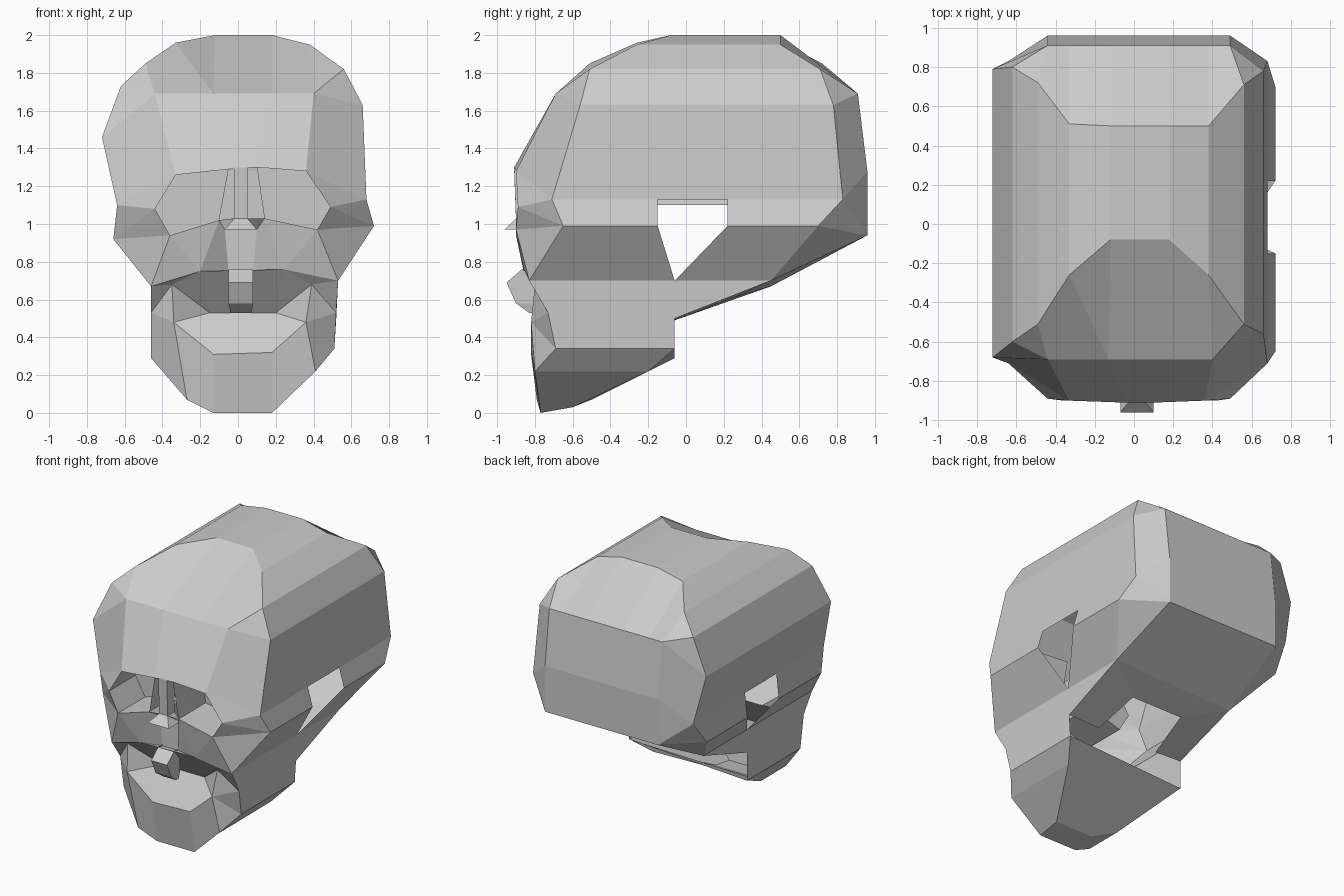
import bpy, bmesh
from mathutils import Vector

if "Cube" in bpy.data.objects:
    bpy.data.objects.remove(bpy.data.objects["Cube"])


def build(name, faces):
    """Make one flat-shaded object from polygons, welding shared corners."""
    bm = bmesh.new()
    for f in faces:
        pts = []
        for p in f:
            if tuple(p) not in pts:
                pts.append(tuple(p))
        if len(pts) > 2:
            bm.faces.new([bm.verts.new(p) for p in pts])
    bmesh.ops.remove_doubles(bm, verts=bm.verts, dist=0.0005)
    bmesh.ops.recalc_face_normals(bm, faces=bm.faces)
    me = bpy.data.meshes.new(name)
    bm.to_mesh(me)
    bm.free()
    ob = bpy.data.objects.new(name, me)
    bpy.context.collection.objects.link(ob)
    return ob


def loft(a, b):
    return [(a[i], a[i + 1], b[i + 1], b[i]) for i in range(len(a) - 1)]


# Cross-section of the head: x, z, front y, back y
ring = [(-.46, .67, -.83, .45), (-.66, .92, -.65, .70), (-.64, 1.10, -.71, .83),
        (-.72, 1.46, -.68, .79), (-.62, 1.73, -.60, .80), (-.49, 1.85, -.51, .72),
        (-.33, 1.96, -.26, .51), (-.12, 2.0, -.08, .50), (.18, 2.0, -.08, .50),
        (.38, 1.95, -.26, .50), (.56, 1.82, -.51, .71), (.66, 1.63, -.56, .78),
        (.68, 1.13, -.71, .83), (.72, .99, -.65, .70), (.53, .70, -.83, .45)]
F = [(x, f, z) for x, z, f, b in ring]
B = [(x, b, z) for x, z, f, b in ring]

# Vault along y
cranium = loft(F[2:13], B[2:13])

# Forehead: ring to hairline to brow
line_x = [-.44, -.44, -.44, -.13, -.13, .18, .40, .40, .40]
brow = {-.44: (-.33, -.90, 1.26), -.13: (-.05, -.91, 1.29),
        .18: (.10, -.91, 1.30), .40: (.36, -.90, 1.28)}
hair = [(x, -.69, 1.69) for x in line_x]
brows = [brow[x] for x in line_x]
cranium += loft(F[3:12], hair) + loft(hair, brows)
cranium += [(F[2], F[3], hair[0], brows[0]), (F[12], F[11], hair[-1], brows[-1])]

# Back of the head
back_x = [-.44, -.44, -.44, -.33, -.12, .18, .38, .49, .49]
backs = [[(x, y, z) for x in back_x] for y, z in ((.91, 1.69), (.96, 1.28), (.96, .94))]
cranium += loft(B[3:12], backs[0]) + loft(backs[0], backs[1]) + loft(backs[1], backs[2])
for i, j, k, m, e in ((0, 1, 2, 3, 0), (14, 13, 12, 11, -1)):
    top, mid, low = (r[e] for r in backs)
    cranium += [(B[k], mid, top, B[m]), (B[k], low, mid), (B[k], B[j], low), (B[i], low, B[j])]

# Side walls with the opening behind the cheekbone
def at(p, y):
    return (p[0], y, p[2])


for i, j, k in ((0, 1, 2), (14, 13, 12)):
    cranium += [(F[k], F[j], at(F[j], -.15), at(F[k], -.15)),
                (B[k], B[j], at(B[j], .22), at(B[k], .22)),
                (F[j], at(F[j], -.15), at(F[i], -.06), F[i]),
                (B[j], at(B[j], .22), at(F[i], -.06), B[i])]

# Skull base with an opening toward the jaw
cranium.append(tuple(backs[2]) + (B[14], B[0]))
pl, pr = (-.46, -.06, .50), (.52, -.06, .50)
hl, hr = (-.20, .25, .61), (.22, .25, .61)
cranium += [(B[0], B[14], hr, hl), (B[0], hl, (-.24, -.06, .49), pl),
            (B[14], hr, (.26, -.06, .49), pr)]
build("cranium", cranium)

# Named face points for each side
sides = [
    dict(temple=F[2], cheek=F[1], low=F[0], browo=brow[-.44], browi=brow[-.13],
         eye1=(-.44, -.89, 1.08), eye2=(-.36, -.90, .94), eye3=(-.10, -.90, 1.02),
         nose=(-.20, -.86, .75), mouth=(-.35, -.80, .68), lip=(-.15, -.68, .53),
         gum=(-.34, -.82, .48), chin=(-.13, -.82, .31), tip=(-.13, -.77, 0),
         bend=(-.27, -.79, .07), corner=(-.46, -.69, .29), j=(-.46, -.73, .53),
         bend_y=-.50, ledge=pl, b=B[0], n=-.05, t=-.07, s=-.02),
    dict(temple=F[12], cheek=F[13], low=F[14], browo=brow[.40], browi=brow[.18],
         eye1=(.49, -.89, 1.09), eye2=(.42, -.90, .97), eye3=(.14, -.90, 1.03),
         nose=(.24, -.86, .76), mouth=(.39, -.80, .68), lip=(.20, -.68, .53),
         gum=(.36, -.82, .48), chin=(.18, -.82, .32), tip=(.18, -.77, 0),
         bend=(.41, -.80, .22), corner=(.51, -.69, .34), j=(.52, -.73, .53),
         bend_y=-.20, ledge=pr, b=B[14], n=.08, t=.10, s=.05)]
L, R = sides

face, sockets, jaw = [], [], []
for s in sides:
    # Cheekbone and upper jaw
    face += [(s['browo'], s['temple'], s['eye1']), (s['temple'], s['cheek'], s['eye1']),
             (s['cheek'], s['eye2'], s['eye1']), (s['cheek'], s['low'], s['eye2']),
             (s['eye2'], s['eye3'], s['nose']), (s['eye2'], s['nose'], s['low']),
             (s['nose'], s['mouth'], s['low']), (s['nose'], s['lip'], s['mouth'])]
    # Nasal hollow walls
    inner = (s['t'], -.82, .97)
    face += [(s['eye3'], inner, (s['n'], -.82, .75), s['nose'])]
    # Eye socket walls and back
    rim = [s[k] for k in ('browi', 'browo', 'eye1', 'eye2', 'eye3', 'browi')]
    deep = [at(p, -.58) for p in rim]
    sockets += loft(rim, deep) + [tuple(deep[:5])]
    # Lower jaw corner and side
    cb, bb, tb = at(s['corner'], -.06), at(s['bend'], s['bend_y']), at(s['tip'], -.60)
    tb = (tb[0], tb[1], .03)
    jaw += [(s['lip'], s['mouth'], s['gum']), (s['mouth'], s['low'], s['j']),
            (s['mouth'], s['j'], s['gum']), (s['gum'], s['j'], s['corner']),
            (s['gum'], s['corner'], s['bend']), (s['chin'], s['gum'], s['bend'], s['tip']),
            (s['low'], s['j'], s['ledge'], s['b']), (s['j'], s['corner'], cb, s['ledge']),
            (s['corner'], s['bend'], bb, cb), (s['bend'], s['tip'], tb, bb)]
    s['under'] = [cb, bb, tb]

face += [(L['nose'], R['nose'], R['lip'], L['lip']),
         ((-.07, -.82, .97), (.10, -.82, .97), (.08, -.82, .75), (-.05, -.82, .75)),
         ((-.05, -.82, .75), (.08, -.82, .75), R['nose'], L['nose'])]
build("face", face)
build("eye_sockets", sockets)

# Chin, mouth ledge and jaw underside
jaw += [(L['chin'], R['chin'], R['tip'], L['tip']),
        (L['lip'], R['lip'], R['gum'], R['chin'], L['chin'], L['gum']),
        (L['tip'], R['tip'], R['under'][2], L['under'][2]),
        tuple(L['under'] + R['under'][::-1])]
build("jaw", jaw)


# Nose bridge and lower nose spine as strips with side walls
def strip(name, rows, depth):
    a = [(r[0], r[2], r[3]) for r in rows]
    b = [(r[1], r[2], r[3]) for r in rows]
    da, db = [at(p, depth) for p in a], [at(p, depth) for p in b]
    build(name, loft(a, b) + loft(a, da) + loft(b, db) + [(a[-1], b[-1], db[-1], da[-1])])


strip("nose_bridge", [(-.02, .05, -.91, 1.30), (-.02, .05, -.90, 1.03), (-.07, .10, -.96, .97)], -.82)
strip("nose_spine", [(-.05, .08, -.87, .76), (-.05, .08, -.95, .69),
                     (-.05, .08, -.90, .58), (-.04, .07, -.83, .53)], -.80)
# Inner corners linking bridge to cheeks
build("nose_sides", [(s['eye3'], (s['s'], -.90, 1.03), (s['t'], -.96, .97), (s['t'], -.82, .97))
                     for s in sides])
